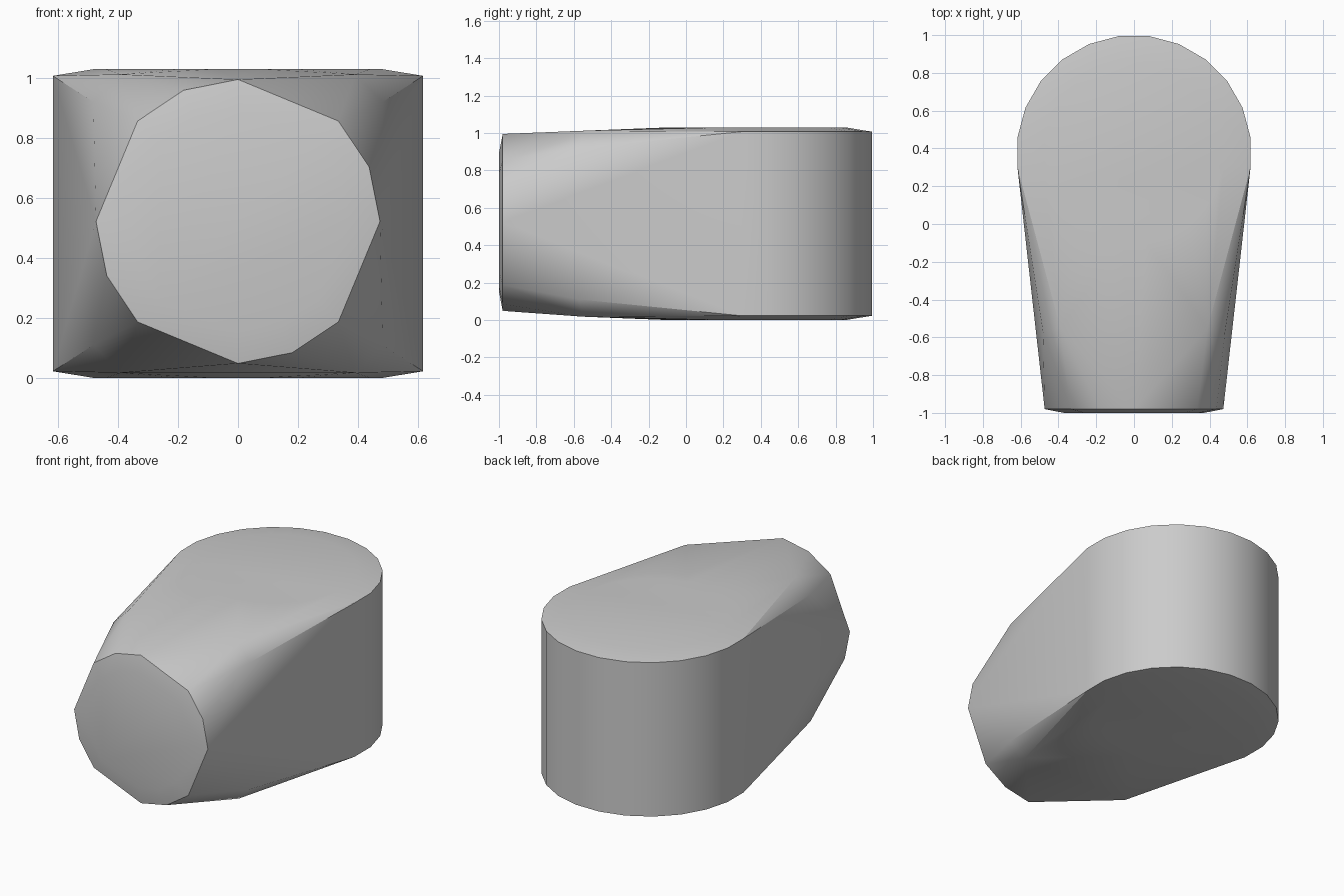
import bpy, bmesh
from math import radians, sin, cos

old = bpy.data.objects.get("Cube")
if old:
    bpy.data.objects.remove(old, do_unlink=True)

grey = bpy.data.materials.new("plain grey")
grey.use_nodes = True
grey.diffuse_color = (0.6, 0.6, 0.6, 1)
grey.node_tree.nodes["Principled BSDF"].inputs["Base Color"].default_value = (0.6, 0.6, 0.6, 1)

MID = 0.515   # half height of the body
points = []


def ring(radius, angles, place):
    for a in angles:
        points.append(place(radius * cos(radians(a)), radius * sin(radians(a))))


# Upright round back, with slightly domed top and bottom
round_angles = [7.5 + 15 * i for i in range(24)]
for side in (-1, 1):
    for radius, height in ((0.622, 0.492), (0.48, MID)):
        ring(radius, round_angles, lambda x, y: (x, 0.378 + y, MID + side * height))

# Round front face, with a small domed rim
face_angles = [90 * q + a for q in range(4) for a in (0, 22.5, 45)]
for radius, y in ((0.473, -0.98), (0.37, -1.0)):
    ring(radius, face_angles, lambda x, z: (x, y, 0.522 + z))

# Shoulder corners between the two
for sx in (-1, 1):
    for sz in (-1, 1):
        points.append((sx * 0.39, -0.55, MID + sz * 0.497))
        points.append((sx * 0.482, -0.57, MID + sz * 0.405))

# Wrap all rings in one convex body
bm = bmesh.new()
for p in points:
    bm.verts.new(p)
hull = bmesh.ops.convex_hull(bm, input=bm.verts)
loose = {v for v in bm.verts if not v.link_faces}
bmesh.ops.delete(bm, geom=list(loose), context='VERTS')
bmesh.ops.recalc_face_normals(bm, faces=bm.faces)
mesh = bpy.data.meshes.new("tapered_body")
bm.to_mesh(mesh)
bm.free()
mesh.materials.append(grey)

body = bpy.data.objects.new("tapered_body", mesh)
bpy.context.collection.objects.link(body)
bpy.ops.object.select_all(action='DESELECT')
body.select_set(True)
bpy.context.view_layer.objects.active = body
bpy.ops.object.shade_smooth_by_angle(angle=radians(30))
